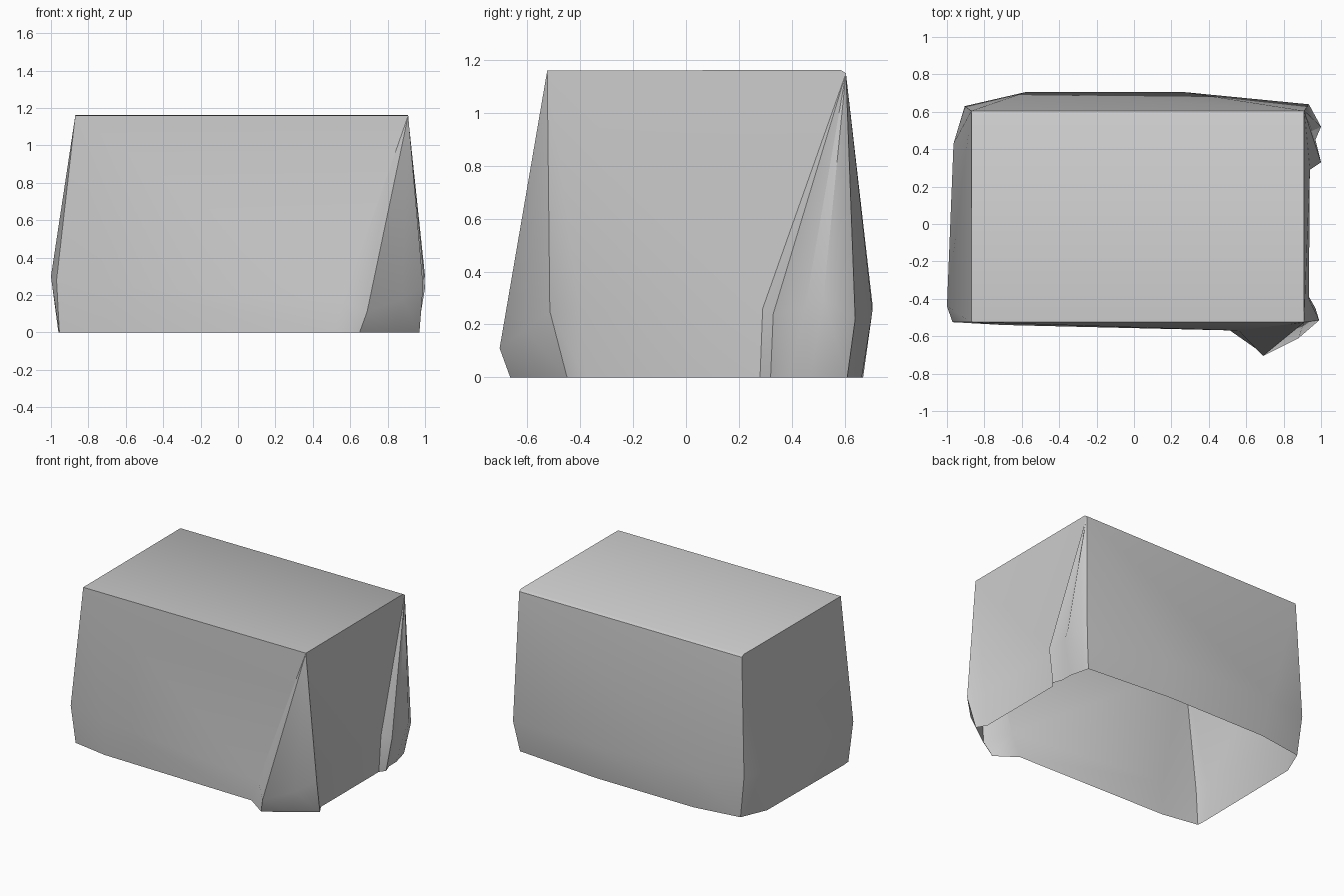
import bpy
import bmesh
import math

default = bpy.data.objects.get("Cube")
if default:
    bpy.data.objects.remove(default, do_unlink=True)

# One plain grey for the whole shell
grey = bpy.data.materials.new("plain grey")
grey.use_nodes = True
colour = (0.6, 0.6, 0.6, 1)
grey.diffuse_color = colour
grey.node_tree.nodes["Principled BSDF"].inputs["Base Color"].default_value = colour

# Four top corners; the walls fan out below each of them
front_right = (-0.87, -0.525, 1.16)
front_left = (0.91, -0.525, 1.16)
back_left = (0.91, 0.605, 1.15)
back_right = (-0.87, 0.605, 1.15)

# Per corner: bulge point (x, y, z) and rim point (x, y), counter-clockwise
fans = [
    (front_right, [
        ((-1.0, -0.44, 0.3), (-0.96, -0.43)),
        ((-0.97, -0.525, 0.28), (-0.955, -0.49)),
        ((-0.7, -0.54, 0.25), (-0.69, -0.535)),
    ]),
    (front_left, [
        ((0.56, -0.57, 0.16), (0.5, -0.56)),
        ((0.69, -0.705, 0.11), (0.65, -0.665)),
        ((0.88, -0.61, 0.18), (0.82, -0.56)),
        ((0.99, -0.515, 0.25), (0.97, -0.45)),
        ((0.935, -0.4, 0.25), (0.93, -0.38)),
    ]),
    (back_left, [
        ((0.94, 0.29, 0.26), (0.93, 0.28)),
        ((1.0, 0.33, 0.24), (0.96, 0.32)),
        ((0.97, 0.45, 0.26), (0.935, 0.39)),
        ((1.0, 0.52, 0.3), (0.935, 0.47)),
        ((0.935, 0.64, 0.22), (0.9, 0.61)),
        ((0.27, 0.705, 0.25), (0.25, 0.665)),
    ]),
    (back_right, [
        ((-0.58, 0.705, 0.28), (-0.53, 0.67)),
        ((-0.905, 0.63, 0.3), (-0.87, 0.62)),
        ((-0.965, 0.43, 0.3), (-0.95, 0.43)),
    ]),
]

# Walls: corner, bulge and rim points joined around an open bottom
bm = bmesh.new()
columns = []
corners = []
for corner, points in fans:
    top = bm.verts.new(corner)
    corners.append(top)
    for bulge, rim in points:
        columns.append((top, bm.verts.new(bulge), bm.verts.new((*rim, 0))))

for i, (top, bulge, rim) in enumerate(columns):
    next_top, next_bulge, next_rim = columns[(i + 1) % len(columns)]
    bm.faces.new((bulge, rim, next_rim, next_bulge))
    upper = [top, bulge, next_bulge]
    if next_top is not top:
        upper.append(next_top)
    bm.faces.new(upper)

# Top with a narrow chamfer along the back edge
lid_left, lid_right = (bm.verts.new((c.co.x, 0.585, 1.163)) for c in corners[2:])
bm.faces.new((corners[0], corners[1], lid_left, lid_right))
bm.faces.new((lid_right, lid_left, corners[2], corners[3]))
bm.faces.new((corners[1], corners[2], lid_left))
bm.faces.new((corners[3], corners[0], lid_right))
# Close the sliver seams
bmesh.ops.remove_doubles(bm, verts=bm.verts, dist=0.0001)

mesh = bpy.data.meshes.new("box_shell")
bm.to_mesh(mesh)
bm.free()
mesh.materials.append(grey)
shell = bpy.data.objects.new("box_shell", mesh)
bpy.context.collection.objects.link(shell)

# Smooth walls, sharp corner edges
bpy.context.view_layer.objects.active = shell
shell.select_set(True)
bpy.ops.object.shade_smooth_by_angle(angle=math.radians(40))
